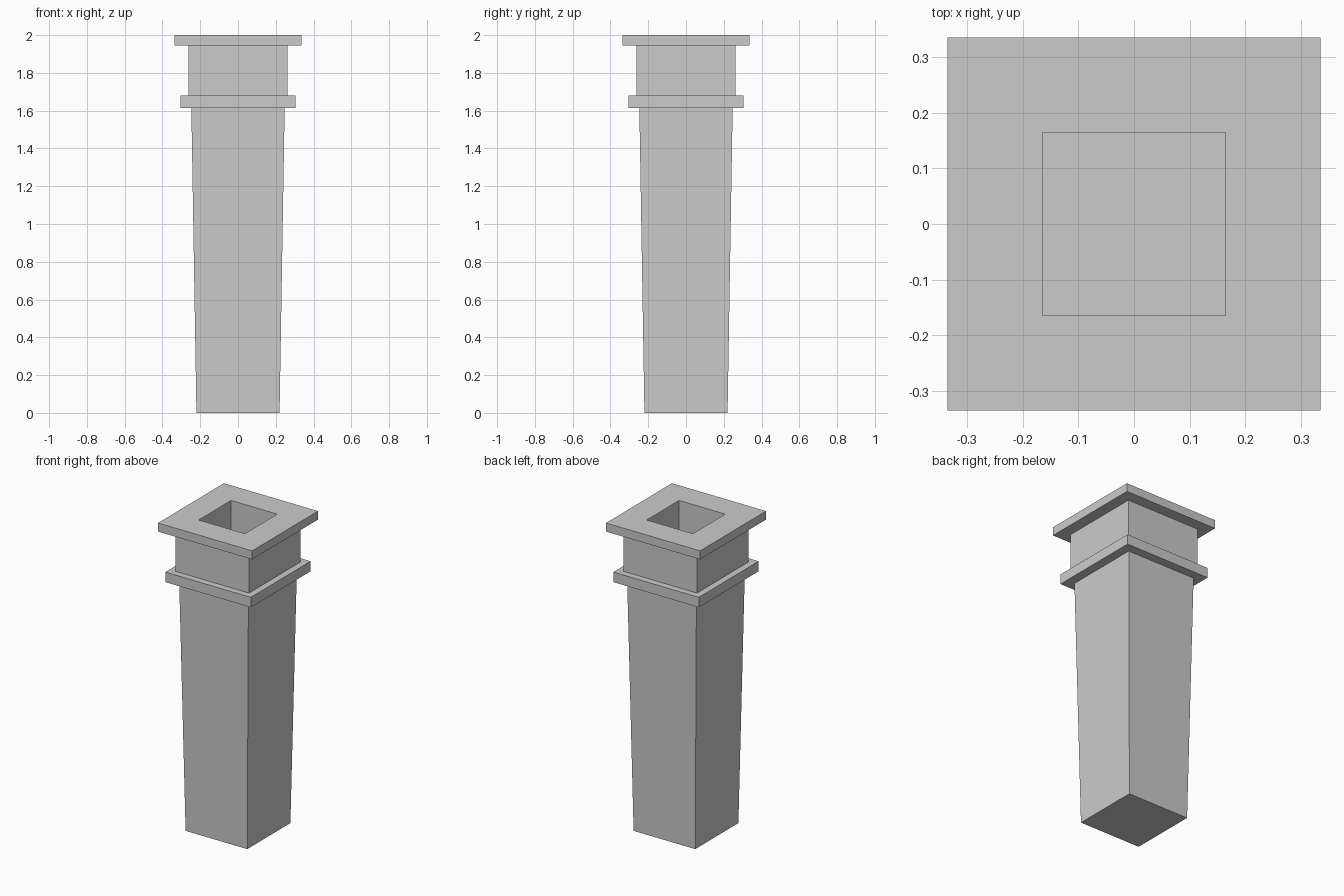
import bpy, bmesh

if "Cube" in bpy.data.objects:
    bpy.data.objects.remove(bpy.data.objects["Cube"])

# Square profile: (half width, height), from the foot up and into the opening
PROFILE = [
    (0.22, 0.0), (0.247, 1.615),       # tapered shaft
    (0.305, 1.615), (0.305, 1.68),     # lower collar
    (0.263, 1.68), (0.263, 1.945),     # neck
    (0.336, 1.945), (0.336, 2.0),      # top cap
    (0.165, 2.0), (0.165, 1.615),      # square opening
]
CORNERS = [(-1, -1), (1, -1), (1, 1), (-1, 1)]


def loft_squares(name, profile):
    bm = bmesh.new()
    rings = [[bm.verts.new((x * r, y * r, z)) for x, y in CORNERS]
             for r, z in profile]
    for low, high in zip(rings, rings[1:]):
        for i in range(4):
            j = (i + 1) % 4
            bm.faces.new((low[i], low[j], high[j], high[i]))
    # underside and floor of the opening
    bm.faces.new(rings[0][::-1])
    bm.faces.new(rings[-1])
    bmesh.ops.recalc_face_normals(bm, faces=bm.faces)
    mesh = bpy.data.meshes.new(name)
    bm.to_mesh(mesh)
    bm.free()
    obj = bpy.data.objects.new(name, mesh)
    bpy.context.collection.objects.link(obj)
    return obj


loft_squares("tapered_square_pillar", PROFILE)
